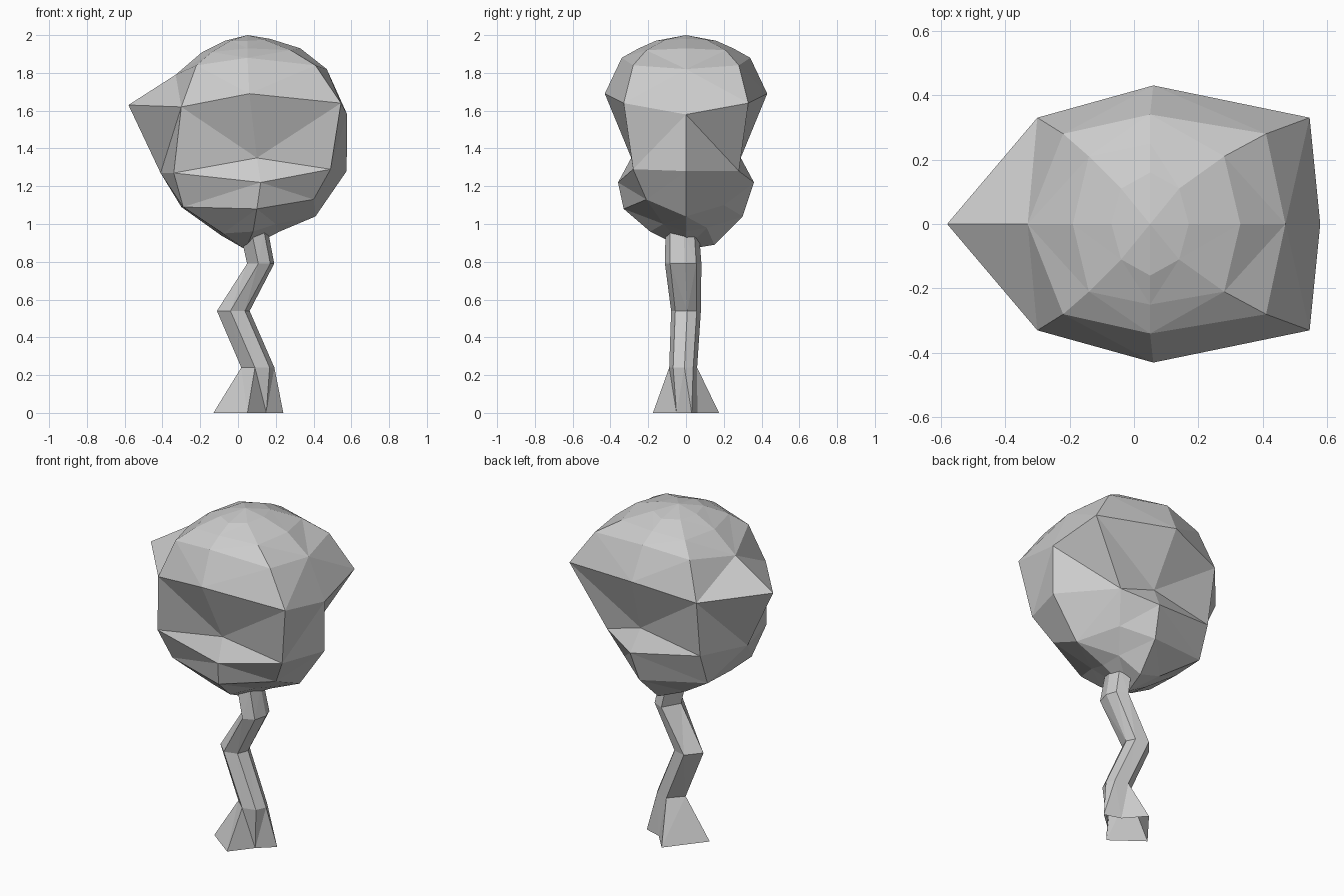
import bpy, bmesh
from math import cos, sin, radians
from mathutils import Vector

if "Cube" in bpy.data.objects:
    bpy.data.objects.remove(bpy.data.objects["Cube"])


def loft(name, rings, bottom=None, top=None):
    """Skin a stack of equal-length rings; close an end with an apex if given."""
    bm = bmesh.new()
    loops = [[bm.verts.new(p) for p in ring] for ring in rings]
    n = len(loops[0])
    for a, b in zip(loops, loops[1:]):
        for i in range(n):
            j = (i + 1) % n
            bm.faces.new((a[i], a[j], b[j], b[i]))
    for ring, apex in ((loops[0], bottom), (loops[-1], top)):
        if apex:
            tip = bm.verts.new(apex)
            for i in range(n):
                bm.faces.new((ring[i], ring[(i + 1) % n], tip))
    bmesh.ops.remove_doubles(bm, verts=bm.verts, dist=0.0005)
    bmesh.ops.triangulate(bm, faces=bm.faces)
    bmesh.ops.recalc_face_normals(bm, faces=bm.faces)
    mesh = bpy.data.meshes.new(name)
    bm.to_mesh(mesh)
    bm.free()
    obj = bpy.data.objects.new(name, mesh)
    bpy.context.collection.objects.link(obj)
    return obj


def mirrored_ring(right, front_right, front, front_left, left):
    """Eight points, counter-clockwise from +x, from the front half."""
    half = [Vector(p) for p in (front_right, front, front_left)]
    back = [Vector((p.x, -p.y, p.z)) for p in half]
    return [Vector(right)] + back + [Vector(left)] + half[::-1]


# Crown: faceted foliage, rings from bottom to top, with a dent at the back right
low = mirrored_ring((0.22, 0, 0.96), (0.20, -0.12, 1.0), (0.08, -0.19, 0.96),
                    (-0.08, -0.12, 0.95), (-0.09, 0, 0.94))
low[1] = Vector((0.20, 0.11, 0.98))
low[2] = Vector((0.08, 0.15, 0.89))
belly = mirrored_ring((0.41, 0, 1.04), (0.40, -0.21, 1.13), (0.10, -0.33, 1.08),
                      (-0.29, -0.21, 1.09), (-0.30, 0, 1.09))
belly[1] = Vector((0.27, 0.20, 1.10))
belly[2] = Vector((0.10, 0.30, 1.04))
waist_half = ((0.575, 0, 1.28), (0.49, -0.28, 1.29), (0.10, -0.29, 1.35),
              (-0.34, -0.28, 1.27), (-0.41, 0, 1.27))
waist = mirrored_ring(*waist_half)
lip = mirrored_ring(*waist_half[:2], (0.12, -0.36, 1.22), *waist_half[3:])
for ring in (waist, lip):
    ring[1] = Vector((0.33, 0.28, 1.28))
    ring[3] = Vector((-0.29, 0.28, 1.28))
crown_rings = [
    low, belly, lip, waist,
    mirrored_ring((0.578, 0, 1.58), (0.545, -0.33, 1.64), (0.06, -0.43, 1.69),
                  (-0.30, -0.33, 1.62), (-0.58, 0, 1.63)),
    mirrored_ring((0.47, 0, 1.82), (0.41, -0.28, 1.84), (0.05, -0.34, 1.88),
                  (-0.22, -0.28, 1.84), (-0.33, 0, 1.79)),
    mirrored_ring((0.33, 0, 1.93), (0.28, -0.21, 1.92), (0.05, -0.25, 1.93),
                  (-0.14, -0.21, 1.91), (-0.19, 0, 1.91)),
    mirrored_ring((0.17, 0, 1.98), (0.14, -0.11, 1.975), (0.05, -0.16, 1.97),
                  (-0.04, -0.11, 1.97), (-0.07, 0, 1.97)),
]
loft("crown", crown_rings, bottom=(0.04, 0, 0.865), top=(0.05, 0, 2.0))

# Trunk: crooked six-sided stem over three splayed roots, open underneath
angles = [185, 260, 315, 5, 45, 100]
roots = [(-0.13, -0.04), (0.05, -0.175), (0.15, -0.05),
         (0.24, 0.03), (0.14, 0.06), (0.04, 0.175)]
trunk_rings = [[(x, y, 0) for x, y in roots]]
for cx, cy, z, rx, ry in ((0.105, -0.015, 0.24, 0.088, 0.075),
                          (-0.025, 0.0, 0.54, 0.087, 0.08),
                          (0.12, -0.015, 0.79, 0.072, 0.098),
                          (0.085, -0.02, 0.96, 0.075, 0.09)):
    trunk_rings.append([(cx + rx * cos(radians(a)), cy + ry * sin(radians(a)), z)
                        for a in angles])
loft("trunk", trunk_rings)
